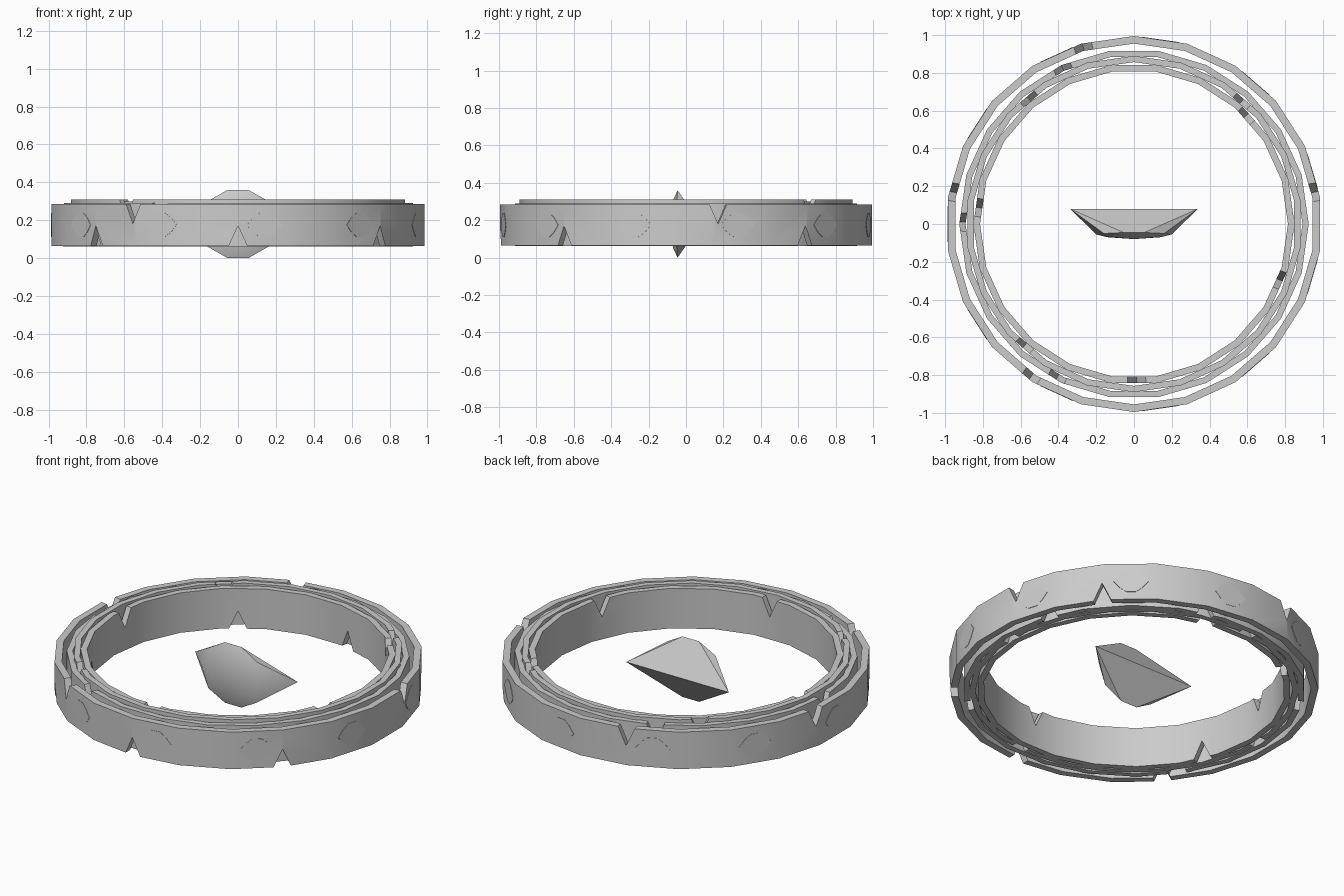
import bpy, bmesh, math
from mathutils import Matrix, Vector

if "Cube" in bpy.data.objects:
    bpy.data.objects.remove(bpy.data.objects["Cube"])

SIDES = 22
STEP = 2 * math.pi / SIDES

gray = bpy.data.materials.new("light_gray")
gray.diffuse_color = (0.6, 0.6, 0.6, 1)
gray.use_nodes = True
gray.node_tree.nodes["Principled BSDF"].inputs["Base Color"].default_value = gray.diffuse_color


def finish(name, bm, smooth=None):
    bmesh.ops.recalc_face_normals(bm, faces=bm.faces)
    me = bpy.data.meshes.new(name)
    bm.to_mesh(me)
    bm.free()
    me.materials.append(gray)
    ob = bpy.data.objects.new(name, me)
    bpy.context.collection.objects.link(ob)
    bpy.ops.object.select_all(action='DESELECT')
    ob.select_set(True)
    bpy.context.view_layer.objects.active = ob
    if smooth:
        bpy.ops.object.shade_smooth_by_angle(angle=math.radians(smooth))
    return ob


def prism(bm, outline, matrix, depth):
    """Extrude a (side, up) outline along local x, centred on the matrix."""
    ends = [[bm.verts.new(matrix @ Vector((d, s, z))) for s, z in outline]
            for d in (-depth / 2, depth / 2)]
    n = len(outline)
    bm.faces.new(ends[0])
    bm.faces.new(ends[1][::-1])
    for i in range(n):
        j = (i + 1) % n
        bm.faces.new((ends[0][i], ends[0][j], ends[1][j], ends[1][i]))


def place(angle, radius, z):
    return (Matrix.Rotation(math.radians(angle), 4, 'Z')
            @ Matrix.Translation((radius, 0, z)))


def ring(name, r_out, r_in, z0, z1, phase, top, bottom):
    """Faceted band with V notches at the given angles in either edge."""
    bm = bmesh.new()
    cols = []
    for i in range(SIDES):
        a = math.pi / 2 + (i + phase) * STEP
        cols.append([bm.verts.new((r * math.cos(a), r * math.sin(a), z))
                     for r, z in ((r_out, z0), (r_out, z1), (r_in, z1), (r_in, z0))])
    for i in range(SIDES):
        a, b = cols[i], cols[(i + 1) % SIDES]
        for k in range(4):
            m = (k + 1) % 4
            bm.faces.new((a[k], b[k], b[m], a[m]))
    ob = finish(name, bm)

    # notch cutters
    bm = bmesh.new()
    mid = (r_out + r_in) / 2
    for angles, z, s in ((top, z1, 1), (bottom, z0, -1)):
        for a in angles:
            prism(bm, [(-0.057, 0.02 * s), (0.057, 0.02 * s), (0, -0.105 * s)],
                  place(a, mid, z), 0.16)
    cutter = finish(name + "_cutter", bm)
    cutter.hide_render = True
    bpy.context.view_layer.objects.active = ob
    mod = ob.modifiers.new("notches", 'BOOLEAN')
    mod.operation = 'DIFFERENCE'
    mod.solver = 'EXACT'
    mod.object = cutter
    bpy.ops.object.modifier_apply(modifier=mod.name)
    bpy.data.objects.remove(cutter)
    bpy.ops.object.select_all(action='DESELECT')
    ob.select_set(True)
    bpy.ops.object.shade_smooth_by_angle(angle=math.radians(30))


# Four nested notched rings
ring("outer_ring", 0.995, 0.955, 0.065, 0.285, 0,
     (10, 170, 106, 236), (-139, -41, -90, 40))
ring("second_ring", 0.925, 0.892, 0.062, 0.29, 0.5,
     (114.6, 179.4, 243.4), (20, 75, 150, 215, 310))
ring("third_ring", 0.89, 0.857, 0.065, 0.31, 0,
     (48.7, 130, 228), (0, 95, 180, 275))
ring("inner_ring", 0.85, 0.815, 0.062, 0.30, 0.5,
     (44, 174, 271, 339), (78, 125, 203))

# Eye-shaped plates on every other outer facet
eye = [(-0.095, 0), (-0.06, 0.04), (-0.025, 0.064), (0.025, 0.064), (0.06, 0.04),
       (0.095, 0), (0.06, -0.04), (0.025, -0.064), (-0.025, -0.064), (-0.06, -0.04)]
apothem = 0.995 * math.cos(STEP / 2)
bm = bmesh.new()
for k in range(11):
    prism(bm, eye, place(180 + k * 360 / 11, apothem, 0.175), 0.004)
finish("eye_plates", bm)

# Centre gem: faceted front, wedge back narrowing to a long ridge
bm = bmesh.new()
quarter = [(0.2, -0.055, 0), (0.16, -0.05, 0.12), (0.055, -0.045, 0.18)]
right = quarter[::-1] + [(x, y, -z) for x, y, z in quarter[1:]]
rim_points = right + [(-x, y, z) for x, y, z in right[::-1]]
rim = [bm.verts.new((x, y, z + 0.18)) for x, y, z in rim_points]
inner = [bm.verts.new((x * 0.7, -0.07, z * 0.7 + 0.18)) for x, y, z in rim_points]
nose = bm.verts.new((0, -0.08, 0.18))
tip_r, middle, tip_l = [bm.verts.new((x, 0.08, 0.18)) for x in (0.338, 0, -0.338)]
n = len(rim)
for i in range(n):
    j = (i + 1) % n
    bm.faces.new((rim[i], rim[j], inner[j], inner[i]))
    bm.faces.new((inner[i], inner[j], nose))
    if i in (4, 9):
        bm.faces.new((rim[i], rim[j], middle))
    else:
        bm.faces.new((rim[i], rim[j], tip_r if i < 4 else tip_l))
for i, tip in ((0, tip_r), (4, tip_r), (5, tip_l), (9, tip_l)):
    bm.faces.new((rim[i], tip, middle))
finish("centre_gem", bm, 40)
